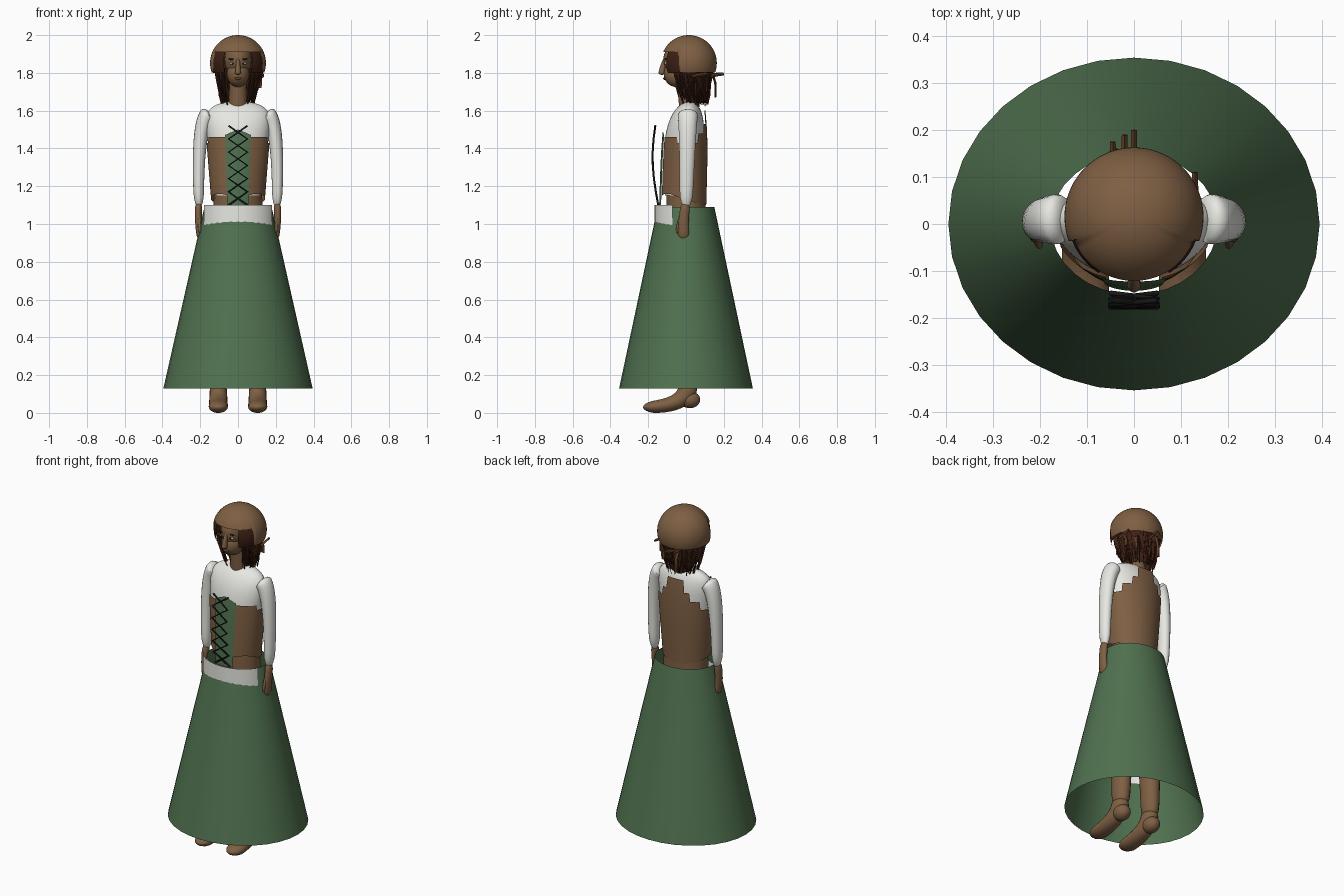
import bpy, bmesh, random
from math import sin, cos, pi, radians, sqrt
from mathutils import Vector

random.seed(4)
if "Cube" in bpy.data.objects:
    bpy.data.objects.remove(bpy.data.objects["Cube"])


def material(name, red, green, blue):
    colour = (red, green, blue, 1)
    made = bpy.data.materials.new(name)
    made.use_nodes = True
    made.diffuse_color = colour
    made.node_tree.nodes["Principled BSDF"].inputs["Base Color"].default_value = colour
    return made


TAN = material("tan_brown", 0.21, 0.115, 0.056)
GREEN = material("cloth_green", 0.08, 0.165, 0.08)
WHITE = material("linen_white", 0.8, 0.8, 0.76)
HAIR = material("hair_dark", 0.045, 0.014, 0.007)
RIBBON = material("ribbon_brown", 0.13, 0.055, 0.02)
BLACK = material("lace_black", 0.01, 0.01, 0.01)


def link(name, data, mat):
    data.materials.append(mat)
    part = bpy.data.objects.new(name, data)
    bpy.context.collection.objects.link(part)
    return part


def finish(bm, name, mat, smooth=True, closed=True):
    bmesh.ops.remove_doubles(bm, verts=bm.verts, dist=0.0002)
    if closed:
        bmesh.ops.recalc_face_normals(bm, faces=bm.faces)
    mesh = bpy.data.meshes.new(name)
    bm.to_mesh(mesh)
    bm.free()
    part = link(name, mesh, mat)
    if smooth:
        bpy.ops.object.select_all(action='DESELECT')
        part.select_set(True)
        bpy.context.view_layer.objects.active = part
        bpy.ops.object.shade_smooth_by_angle(angle=radians(50))


def shell(name, mat, size, low, high, start=0, end=360, columns=48, levels=12, grow=0):
    """Wall around z. size(z) gives half width, centre y, half depth.
    Angle zero is the front; low and high give the edge heights by angle."""
    bm = bmesh.new()
    grid = []
    for i in range(columns + 1):
        angle = start + (end - start) * i / columns
        turn = radians(angle)
        folded = min(angle % 360, 360 - angle % 360)
        bottom, top = low(folded), high(folded)
        column = []
        for j in range(levels + 1):
            z = bottom + (top - bottom) * sin(pi / 2 * j / levels)
            width, centre, depth = size(z)
            column.append(bm.verts.new(((width + grow) * sin(turn),
                                        centre - (depth + grow) * cos(turn), z)))
        grid.append(column)
    for near, far in zip(grid, grid[1:]):
        for j in range(levels):
            bm.faces.new((near[j], far[j], far[j + 1], near[j + 1]))
    finish(bm, name, mat, closed=False)


def add_limb(bm, path, first, last, sides, levels, rounding):
    """Tube on a three-point curve, from one oval size to another."""
    a, b, c = (Vector(point) for point in path)
    rings = []
    for j in range(levels + 1):
        t = (1 - cos(pi * j / levels)) / 2
        centre = a.lerp(b, t).lerp(b.lerp(c, t), t)
        along = (b - a).lerp(c - b, t).normalized()
        deep = Vector((0, -along.z, along.y)).normalized()
        wide = along.cross(deep)
        near_end = min(t, 1 - t)
        fullness = 1
        if near_end < rounding:
            fullness = max(0.05, sqrt(1 - (1 - near_end / rounding) ** 2))
        width, depth = Vector(first).lerp(Vector(last), t) * fullness
        turns = [2 * pi * n / sides for n in range(sides)]
        rings.append([bm.verts.new(centre + wide * width * cos(k) + deep * depth * sin(k))
                      for k in turns])
    for ring, following in zip(rings, rings[1:]):
        for n in range(sides):
            m = (n + 1) % sides
            bm.faces.new((ring[n], ring[m], following[m], following[n]))
    bm.faces.new(rings[0])
    bm.faces.new(rings[-1])


def limb(name, mat, path, first, last, side=1, rounding=0.1):
    bm = bmesh.new()
    add_limb(bm, [(x * side, y, z) for x, y, z in path], first, last, 18, 18, rounding)
    finish(bm, name, mat)


def ellipsoid(name, mat, place, size):
    bm = bmesh.new()
    bmesh.ops.create_uvsphere(bm, u_segments=20, v_segments=14, radius=1)
    bmesh.ops.scale(bm, vec=size, verts=bm.verts)
    bmesh.ops.translate(bm, vec=place, verts=bm.verts)
    finish(bm, name, mat)


def level(z):
    return lambda angle: z


# Skirt and apron
HEM, WAIST = 0.13, 1.09


def skirt_size(z):
    t = (z - HEM) / (WAIST - HEM)
    return 0.395 - 0.217 * t, 0, 0.354 - 0.204 * t


shell("skirt", GREEN, skirt_size, level(HEM), level(WAIST), columns=32, levels=20)
shell("apron", WHITE, lambda z: (0.2, 0, 0.166), level(0.4), level(1.1), -65, 65)


# Torso and blouse
def blouse_size(z):
    t = (z - 1.15) / 0.5
    width = (0.12 + 0.07 * t) * sqrt(max(0, 1 - t ** 12))
    depth = (0.1 + 0.02 * t) * sqrt(max(0, 1 - t ** 4))
    return width, 0.03 * t ** 4 - 0.01, depth


limb("waist", TAN, [(0, 0, 1.3), (0, 0, 1.1), (0, 0, 0.9)], (0.12, 0.1), (0.14, 0.11))
shell("blouse", WHITE, blouse_size, level(1.15), level(1.65), levels=30)


# Bodice with a raised back, and the laced front panel
def bodice_size(z):
    t = (z - 1.1) / 0.5
    return 0.14 + 0.04 * t, 0.015 * t - 0.015, 0.122 - 0.02 * t ** 4


def bodice_top(angle):
    steps = ((70, 1.46), (125, 1.43), (150, 1.48), (163, 1.53), (181, 1.6))
    return next(height for limit, height in steps if angle < limit)


def bodice_bottom(angle):
    return 1.13 + 0.03 * sin(radians(angle) * 2) if angle < 90 else 1.13 - 0.03 * sin(radians(angle - 90))


shell("bodice", TAN, bodice_size, bodice_bottom, bodice_top, 21, 339, 96)
shell("front_panel", GREEN, bodice_size, level(WAIST), lambda angle: 1.5 - angle / 800,
      -23, 23, grow=0.005)

# Crossed laces
CROSSINGS = 6
for side, tag in ((1, "left"), (-1, "right")):
    curve = bpy.data.curves.new("lace", 'CURVE')
    curve.dimensions = '3D'
    curve.bevel_depth = 0.0055
    curve.bevel_resolution = 1
    curve.use_fill_caps = True
    line = curve.splines.new('POLY')
    line.points.add(CROSSINGS)
    for k, point in enumerate(line.points):
        bow = sin(2.6 * k / CROSSINGS)
        point.co = (side * 0.05 * (-1) ** k, -0.147 - 0.03 * bow, 1.1 + 0.07 * k, 1)
    link(tag + "_lace", curve, BLACK)

# Arms, legs and facial features in mirrored pairs
for side, tag in ((1, "left"), (-1, "right")):
    limb(tag + "_sleeve", WHITE, [(0.15, 0.01, 1.585), (0.22, 0.01, 1.55), (0.206, 0, 1.08)],
         (0.046, 0.056), (0.026, 0.034), side)
    limb(tag + "_hand", TAN, [(0.207, 0, 1.12), (0.215, -0.02, 1), (0.2, -0.01, 0.915)],
         (0.02, 0.025), (0.015, 0.03), side, 0.2)
    limb(tag + "_thumb", TAN, [(0.205, -0.02, 1.04), (0.205, -0.045, 1), (0.2, -0.045, 0.95)],
         (0.01, 0.012), (0.007, 0.008), side, 0.2)
    limb(tag + "_leg", TAN, [(0.08, 0, 0.95), (0.1, 0.02, 0.5), (0.104, 0.01, 0.1)],
         (0.07, 0.08), (0.043, 0.055), side)
    limb(tag + "_foot", TAN, [(0.104, 0.01, 0.16), (0.104, 0.02, 0.03), (0.104, -0.228, 0.03)],
         (0.044, 0.056), (0.053, 0.03), side, 0.15)
    ellipsoid(tag + "_heel", TAN, (side * 0.104, 0.02, 0.07), (0.045, 0.055, 0.045))
    ellipsoid(tag + "_eye", WHITE, (side * 0.03, -0.107, 1.85), (0.014, 0.007, 0.007))
    ellipsoid(tag + "_pupil", BLACK, (side * 0.03, -0.112, 1.85), (0.006, 0.004, 0.006))
    ellipsoid(tag + "_brow", HAIR, (side * 0.033, -0.109, 1.873), (0.019, 0.006, 0.004))

# Head
ellipsoid("skull", TAN, (0, -0.02, 1.87), (0.073, 0.1, 0.1))
ellipsoid("jaw", TAN, (0, -0.05, 1.795), (0.06, 0.068, 0.07))
ellipsoid("lips", RIBBON, (0, -0.113, 1.77), (0.02, 0.008, 0.007))
limb("nose", TAN, [(0, -0.105, 1.88), (0, -0.125, 1.84), (0, -0.13, 1.79)], (0.008, 0.01), (0.016, 0.018))
limb("neck", TAN, [(0, 0, 1.8), (0, 0.01, 1.7), (0, 0.02, 1.6)], (0.044, 0.05), (0.052, 0.056))


# Round cap cut high over the face, with hair beneath
def dome(radius):
    def size(z):
        reach = sqrt(max(0, radius ** 2 - (z - 1.852) ** 2))
        return reach, 0.015, reach
    return size


def hair_size(z):
    t = (z - 1.64) / 0.18
    return 0.06 + 0.05 * t, 0.04 - 0.02 * t, 0.06 + 0.055 * t


shell("cap", TAN, dome(0.148), lambda angle: 1.91 if angle < 67 else 1.803, level(2), columns=72, levels=24)
shell("hair_band", HAIR, dome(0.141), level(1.8), level(1.93), 32, 328)
shell("hair_core", HAIR, hair_size, level(1.64), level(1.82), 55, 305)

# Loose hanging locks
bm = bmesh.new()
LOCKS = 110
for n in range(LOCKS):
    turn = radians(42 + 276 * n / LOCKS)
    outward = Vector((sin(turn), -cos(turn), 0))
    root = outward * random.uniform(0.095, 0.122) + Vector((0, 0.015, 1.825))
    tip = outward * random.uniform(0.065, 0.09) + Vector((0, 0.03, random.uniform(1.62, 1.7)))
    middle = (root + tip) / 2 + outward * 0.02
    thick = random.uniform(0.005, 0.011)
    add_limb(bm, (root, middle, tip), (thick, thick), (thick / 3, thick / 3), 4, 3, 0)
finish(bm, "hair_locks", HAIR, smooth=False)

# Ribbon tails and stray ends tied at the back
bm = bmesh.new()
for x, y, drop in ((-0.04, 0.155, 0.13), (0.075, 0.11, 0.1), (0.115, 0.07, 0.08)):
    add_limb(bm, ((x, y - 0.02, 1.8), (x, y + 0.01, 1.76), (x, y, 1.8 - drop)),
             (0.015, 0.007), (0.01, 0.005), 4, 4, 0)
for x, y in ((-0.045, 0.175), (-0.02, 0.19), (0, 0.2), (0.13, 0.11)):
    add_limb(bm, ((x, y - 0.08, 1.78), (x, y - 0.04, 1.79), (x, y, 1.795)),
             (0.008, 0.008), (0.006, 0.008), 4, 2, 0)
finish(bm, "ribbon_tails", RIBBON, smooth=False)
